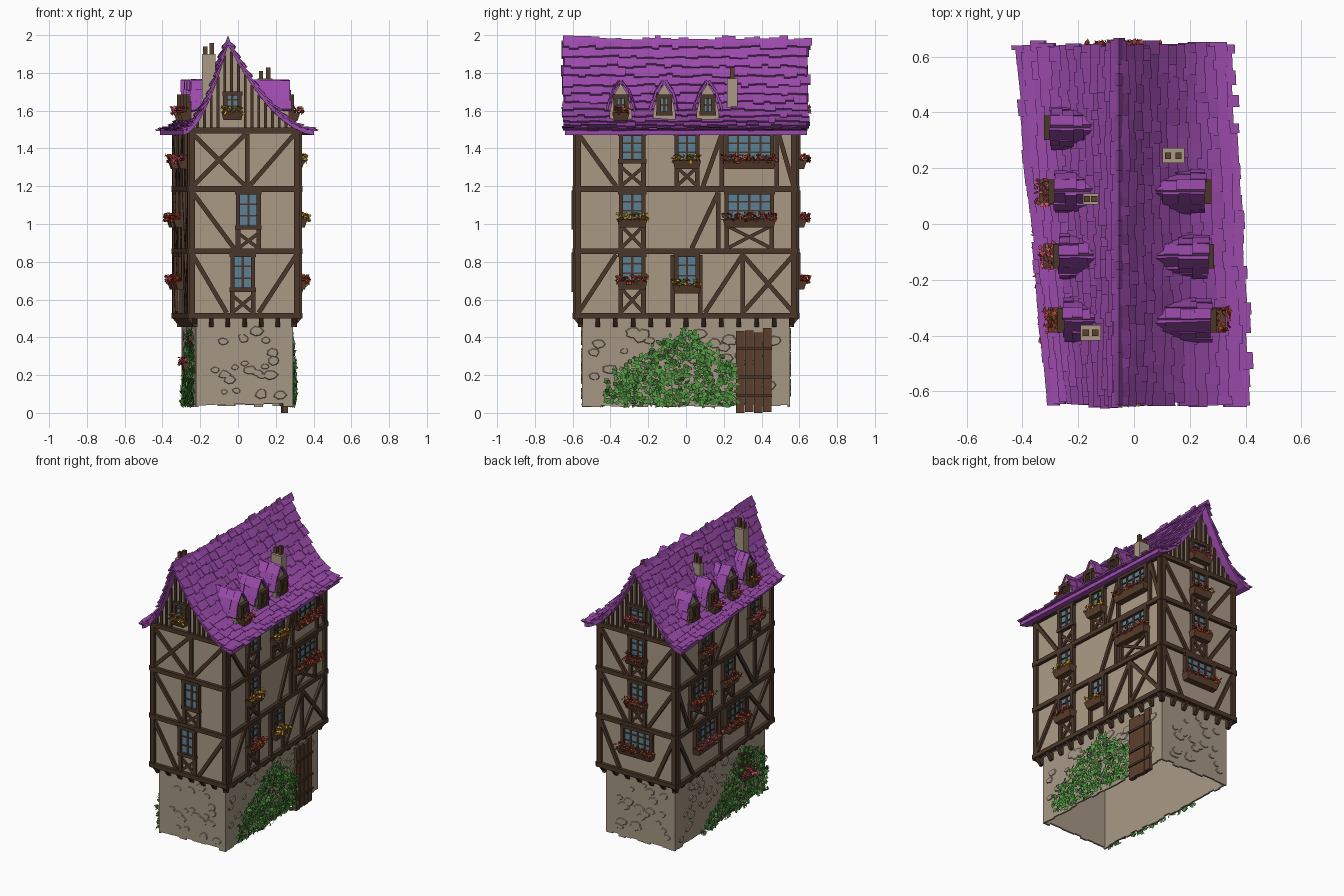
import bpy, bmesh, math, random
from mathutils import Vector as V

if "Cube" in bpy.data.objects:
    bpy.data.objects.remove(bpy.data.objects["Cube"])
random.seed(4)
R = random.uniform

MATS, parts = {}, {}


def colour(name, r, g, b):
    MATS[name] = bpy.data.materials.new(name)
    MATS[name].diffuse_color = (r, g, b, 1)


colour("plaster", .40, .32, .235)
colour("stone", .38, .31, .23)
colour("timber", .07, .037, .022)
colour("plank brown", .105, .05, .027)
colour("roof purple", .33, .07, .41)
colour("glass blue", .11, .22, .30)
colour("flower red", .42, .055, .022)
colour("flower pink", .62, .085, .12)
colour("flower yellow", .62, .32, .02)
colour("leaf green", .085, .32, .055)


def part(name, mat):
    if name not in parts:
        parts[name] = (bmesh.new(), mat)
    return parts[name][0]


def prism(bm, a, b):
    """Solid between two matching loops of points."""
    va, vb = [bm.verts.new(p) for p in a], [bm.verts.new(p) for p in b]
    bm.faces.new(va)
    bm.faces.new(vb[::-1])
    for i in range(len(a)):
        j = (i + 1) % len(a)
        bm.faces.new((va[i], vb[i], vb[j], va[j]))


# Walls map (along, outward, height) to space; the plan is slightly sheared
HY = .58
def right(s, n, z): return V((.29 - s * .052 + n, s, z))
def left(s, n, z): return V((-.29 - s * .069 - n, s, z))
def front(s, n, z): return V((s, -HY - n, z))
def back(s, n, z): return V((s, HY + n, z))


SPAN = {right: (-HY, HY), left: (-HY, HY), front: (-.25, .32), back: (-.33, .26)}
LEVEL = [.515, .855, 1.185, 1.495]


def inset(w): return lambda s, n, z: w(s, n - .03, z)


def slab(bm, w, s0, s1, z0, z1, n0, n1):
    prism(bm, *[[w(s0, n, z0), w(s1, n, z0), w(s1, n, z1), w(s0, n, z1)] for n in (n0, n1)])


def beam(w, s0, z0, s1, z1, wd=.024, n=.016, bm=None):
    d = V((s1 - s0, z1 - z0)).normalized() * wd / 2
    loop = [(s0 - d.y, z0 + d.x), (s1 - d.y, z1 + d.x), (s1 + d.y, z1 - d.x), (s0 + d.y, z0 - d.x)]
    prism(bm or part("timber_frame", "timber"), *[[w(s, k, z) for s, z in loop] for k in (-.005, n)])


def leaf(bm, p, nrm, size, wild):
    n = (nrm + V((R(-1, 1), R(-1, 1), R(-1, 1))) * wild).normalized()
    a = n.orthogonal().normalized() * size
    b, t = n.cross(a), R(0, math.tau)
    a, b = a * math.cos(t) + b * math.sin(t), b * math.cos(t) - a * math.sin(t)
    bm.faces.new([bm.verts.new(q) for q in (p + a, p + b * .7, p - a, p - b * .7)])


def flower_box(w, s, z, wd, color):
    rings = [[w(s + e * h, n, y) for e, n in ((-1, 0), (1, 0), (1, d), (-1, d))]
             for h, d, y in ((wd / 2 - .01, .045, z - .045), (wd / 2, .06, z))]
    prism(part("flower_boxes", "plank brown"), *rings)
    for _ in range(int(wd * 500)):
        leaf(part(color + "_flowers", "flower " + color), w(s + R(-.52, .52) * wd, R(.015, .075), z + R(-.012, .03)),
             V((0, 0, .6)), R(.008, .015), 1)


def window(w, s, z0, z1, wd, rows=3, flowers=None, sill=None):
    fr, h, cols = part("window_frames", "timber"), wd / 2, 4 if wd > .15 else 2
    slab(part("window_glass", "glass blue"), w, s - h, s + h, z0, z1, -.005, .008)
    for a in (-h, h):
        beam(w, s + a, z0 - .01, s + a, z1 + .01, .022, .026, fr)
    for z in (z0, z1):
        beam(w, s - h - .015, z, s + h + .015, z, .022, .026, fr)
    for i in range(1, cols):
        x = s - h + wd * i / cols
        beam(w, x, z0, x, z1, .012, .014, fr)
    for i in range(1, rows):
        z = z0 + (z1 - z0) * i / rows
        beam(w, s - h, z, s + h, z, .008, .014, fr)
    if sill:  # crossed braces between window and floor beam
        for a in (-h, h):
            beam(w, s + a, sill, s + a, z0)
            beam(w, s + a, sill, s - a, z0 - .03, .018, .012)
    if flowers:
        flower_box(w, s, z0 + .005, wd + .04, flowers)


def storey(w, floor, windows=(), braces=(), posts=(), h=.145):
    """Fill one storey of a wall; a brace is (from, to, direction)."""
    lo, hi = LEVEL[floor] + .015, LEVEL[floor + 1] - .018
    for s, wd, flowers, crossed in windows:
        window(w, s, hi - h, hi, wd, 3, flowers, crossed and lo)
    for a, b, kind in braces:
        if kind in "/X":
            beam(w, a, lo, b, hi)
        if kind in "\\X":
            beam(w, a, hi, b, lo)
    for s in posts:
        beam(w, s, lo, s, hi)


# Upper storeys and stone ground floor (open below, ragged foot)
foot = [(right, -HY), (right, HY), (left, HY), (left, -HY)]
prism(part("upper_storeys", "plaster"), *[[w(s, 0, z) for w, s in foot] for z in (.51, 1.5)])
for w, (a, b) in SPAN.items():
    a0, b0, iw = a + .03, b - .03, inset(w)
    n = round((b0 - a0) / .05)
    st = (b0 - a0) / n
    for i in range(n):
        slab(part("stone_base", "stone"), iw, a0 + st * i, a0 + st * (i + 1), R(.03, .05), .515, -.012, 0)
    for _ in range(int((b0 - a0) * 45)):  # low relief stones
        s, z, r = R(a0 + .06, b0 - .06), R(.09, .44), R(.02, .045)
        lp = [(math.cos(k * math.tau / 7) * r * R(.8, 1.2), math.sin(k * math.tau / 7) * r * R(.55, .85)) for k in range(7)]
        prism(part("relief_stones", "stone"),
              *[[iw(s + x * f, d, z + y * f) for x, y in lp] for f, d in ((1, -.004), (.8, .006))])
    # floor beams, corner posts and corbels
    for z in LEVEL:
        beam(w, a - .012, z, b + .012, z, .03, .022)
    for s in (a + .008, b - .008):
        beam(w, s, .5, s, 1.5, .03, .018)
    n = round((b - a) / .1)
    for i in range(n + 1):
        s = a + .02 + (b - a - .04) * i / n
        prof = ((-.035, .455), (-.02, .455), (.02, .505), (-.035, .505))
        prism(part("corbels", "timber"), *[[w(s + e, k, z) for k, z in prof] for e in (-.012, .012)])

# Right wall, bottom storey to top
storey(right, 0, [(-.285, .12, "red", True)], [(-.57, -.37, "/"), (.1, .3, "/"), (.3, .57, "X")], (-.07, .075, .3))
storey(right, 0, [(.005, .11, "yellow", False)], h=.165)
storey(right, 1, [(-.285, .12, "yellow", True), (.335, .24, "red", True)], [(.03, .17, "/")], (.17,))
storey(right, 2, [(-.285, .12, None, True), (.005, .11, "yellow", True), (.335, .24, "red", False)],
       [(-.57, -.37, "\\"), (.09, .19, "/"), (.49, .57, "\\")], (.19, .48))
# Front wall
storey(front, 0, [(.025, .11, None, True)], [(-.24, -.06, "\\"), (.11, .31, "/")], h=.185)
storey(front, 1, [(.055, .11, None, True)], [(-.24, -.02, "\\")], h=.185)
storey(front, 2, [], [(-.24, .04, "X"), (.06, .3, "/")], (.05,))
# Back wall
storey(back, 0, [(-.04, .22, "red", False)], [(-.32, -.18, "\\"), (.1, .25, "/")])
for f in (1, 2):
    storey(back, f, [(-.04, .11, "red", True)], [(-.32, -.12, "\\"), (.05, .25, "/")])
# Left wall
storey(left, 0, [(.24, .24, "pink", False), (-.12, .22, "red", False)],
       [(.39, .57, "/"), (-.55, -.27, "X")], (.05, -.27))
storey(left, 1, [(.32, .2, "red", True), (-.04, .12, "red", True)],
       [(.44, .57, "/"), (-.35, -.15, "/"), (-.57, -.37, "\\")], (.17, -.37))
storey(left, 2, [(.24, .11, "red", True), (-.36, .12, "pink", True)], [(.33, .57, "/"), (-.12, .12, "\\")], (.15, -.15))
# Gable windows and the small ground floor window
window(front, -.03, 1.59, 1.69, .075, 3, "yellow")
window(back, -.04, 1.59, 1.69, .12, 3, "pink")
window(inset(left), -.29, .26, .40, .1, 3, "pink")

# Flared roof: sheet plus ragged overlapping tiles
RX = -.053


def rz(u):
    return 1.495 + .475 * (1 - u) ** 1.85 if u < 1 else 1.495 - .2 * (u - 1)


def width(sd, y):
    t = (y + .66) / 1.32
    return .465 - .07 * t if sd > 0 else .24 + .13 * t


def rp(sd, u, y, h=0):
    return V((RX + sd * (width(sd, y) * u + h * .7), y, rz(u) + h * .7))


sheet, tiles = part("roof_sheet", "roof purple"), part("roof_tiles", "roof purple")
for sd in (-1, 1):
    for i in range(8):
        a, b = i / 8, min((i + 1) / 8, .98)
        q = [rp(sd, u, y) for u, y in ((a, -.64), (b, -.64), (b, .64), (a, .64))]
        prism(sheet, q, [p - V((0, 0, .025)) for p in q])
    for i in range(13):
        u0, un = (i / 13) ** 1.25, ((i + 1) / 13) ** 1.25
        y = -.65 + R(-.012, .012)
        while y < .635:
            y2 = min(y + R(.03, .07), .648 + R(-.01, .012))
            u1 = un + (un - u0) * R(.1, .5) if i < 12 else R(.97, 1.04)
            k = R(.013, .024)
            q = [(u0, y, .003), (u1, y, k), (u1, y2, k), (u0, y2, .003)]
            prism(tiles, *[[rp(sd, u, v, h - d) for u, v, h in q] for d in (0, .011)])
            y = y2
y = -.65
while y < .63:  # ridge caps
    y2, t = y + R(.03, .06), R(1.975, 2.0)
    prism(tiles, *[[(RX - .02, v, 1.945), (RX, v, t), (RX + .02, v, 1.945)] for v in (y, y2)])
    y = y2

# Gables with vertical boards
for w, c in ((front, -.03), (back, -.04)):
    y = w(0, 0, 0).y
    loop = [(RX + (1 if i > 0 else -1) * width(i, y) * abs(i) / 8, rz(abs(i) / 8) - .015) for i in range(-7, 8)]
    loop = [(loop[0][0], 1.49)] + loop + [(loop[-1][0], 1.49)]
    prism(part("gable_walls", "plaster"), *[[w(x, n, z) for x, z in loop] for n in (-.03, 0)])
    x = loop[0][0] + .02
    while x < loop[-1][0] - .01:
        top = rz(abs(x - RX) / width(x - RX, y)) - .02
        beam(w, x, 1.5 if abs(x - c) > .055 else 1.7, x, top, .015, .012)
        x += .036

# Dormers with pointed fronts
ARCH = [(0, 1.755), (.036, 1.705), (.058, 1.645), (.07, 1.6)]


def dormer(sd, y, f):
    wd = width(sd, y)
    xf, xb = RX + sd * wd * .72, RX + sd * wd * .25
    half = [(a * .85, z - .01) for a, z in ARCH] + [(.06, 1.53)]
    lp = half + [(-a, z) for a, z in half[:0:-1]]
    prism(part("dormer_walls", "plaster"), *[[(x, y + a, z) for a, z in lp] for x in (xf, xb)])
    for m in (-1, 1):
        for (a, za), (b, zb) in zip(ARCH, ARCH[1:]):
            for i in range(4):
                x0, x1 = [xb + (xf - xb) * t for t in (i / 4, (i + 1) / 4 + R(0, .06))]
                k = R(.004, .012)
                q = [(x0, a, za), (x1, a, za), (x1, b, zb - R(0, .012)), (x0, b, zb)]
                prism(part("dormer_tiles", "roof purple"),
                      *[[(x, y + m * (e + d), z + d) for x, e, z in q] for d in (0, k)])
    dw = lambda s, n, z: V((xf + sd * n, s, z))
    window(dw, y, 1.585, 1.675, .058, 2)
    if f:
        flower_box(dw, y, 1.59, .09, f)


for sd, flowers in ((1, ["red", None, None]), (-1, ["red", "pink", "pink", None])):
    for i, f in enumerate(flowers):
        dormer(sd, -.345 + .23 * i, f)


# Chimneys with pots
def chimney(x, y, a, b, top):
    w = lambda s, n, z: V((s, y + n, z))
    slab(part("chimneys", "plaster"), w, x - a, x + a, 1.56, top, -b, b)
    for e in (-.5, .45):
        c = x + a * e
        slab(part("chimney_pots", "plank brown"), w, c - .011, c + .011, top, top + .05 + e * .02, -.011, .011)


chimney(-.155, -.39, .036, .028, 1.9)
chimney(-.155, .09, .028, .02, 1.84)
chimney(.142, .245, .04, .027, 1.77)

# Plank door with iron bands
dr = inset(right)
for i in range(4):
    s = .265 + i * .0475
    slab(part("door_planks", "plank brown"), dr, s, s + .0455, .004 * (i % 2), .45 + R(-.03, .005), -.01, .018)
for z in (.09, .19, .34):
    beam(dr, .265, z, .455, z, .014, .026, part("door_bands", "timber"))


# Climbing ivy in a ragged mound
def ivy(wall, s0, s1, mid, rise, fall):
    w = inset(wall)
    nrm = w(0, 1, 0) - w(0, 0, 0)
    for _ in range(1300):
        s, z = R(s0, s1), R(.04, .47)
        if z < .46 - (rise if s < mid else fall) * abs(s - mid) + R(-.03, .01):
            leaf(part("ivy", "leaf green"), w(s, R(.008, .032), z), nrm, R(.012, .022), .55)


ivy(right, -.43, .275, 0, .6, .8)
ivy(left, -.54, .24, -.27, .5, .75)

for name, (bm, mat) in parts.items():
    bmesh.ops.recalc_face_normals(bm, faces=bm.faces)
    me = bpy.data.meshes.new(name)
    bm.to_mesh(me)
    bm.free()
    me.materials.append(MATS[mat])
    bpy.context.collection.objects.link(bpy.data.objects.new(name, me))

for m in bpy.data.materials:
    if m.users and not m.is_grease_pencil:
        m.use_nodes = True
        m.node_tree.nodes["Principled BSDF"].inputs["Base Color"].default_value = m.diffuse_color
